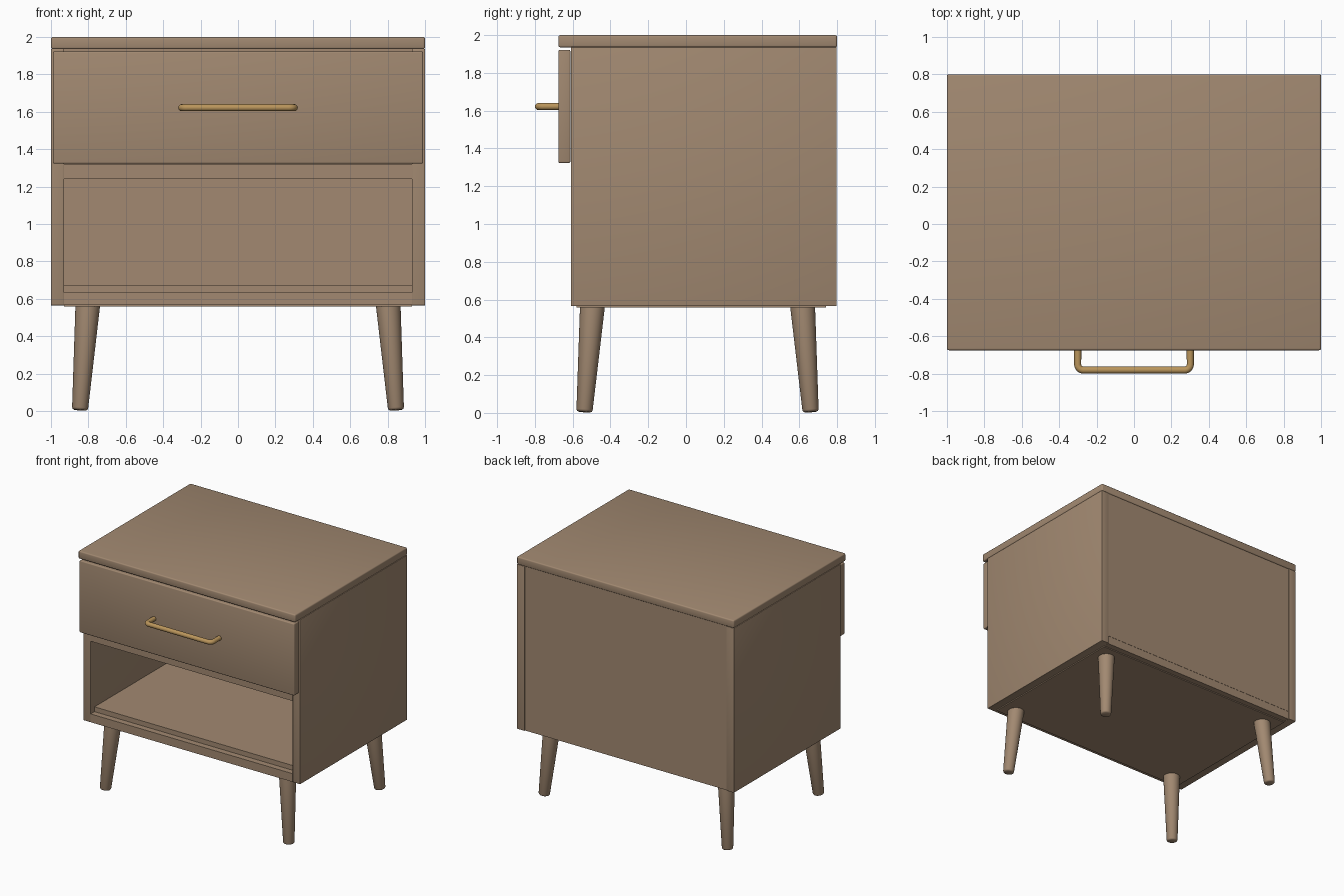
import bpy, bmesh, math
from mathutils import Vector

if "Cube" in bpy.data.objects:
    bpy.data.objects.remove(bpy.data.objects["Cube"])


def material(name, rgb):
    m = bpy.data.materials.new(name)
    m.diffuse_color = (*rgb, 1)
    m.use_nodes = True
    m.node_tree.nodes["Principled BSDF"].inputs["Base Color"].default_value = m.diffuse_color
    return m


wood = material("warm_wood", (0.36, 0.25, 0.165))
brass = material("brass", (0.49, 0.30, 0.105))


def add_object(name, bm, mat):
    bmesh.ops.recalc_face_normals(bm, faces=bm.faces[:])
    me = bpy.data.meshes.new(name)
    bm.to_mesh(me)
    bm.free()
    me.materials.append(mat)
    ob = bpy.data.objects.new(name, me)
    bpy.context.collection.objects.link(ob)
    return ob


def smooth(ob):
    bpy.ops.object.select_all(action='DESELECT')
    ob.select_set(True)
    bpy.context.view_layer.objects.active = ob
    bpy.ops.object.shade_smooth_by_angle(angle=math.radians(40))


def board(name, lo, hi, bevel=0.0):
    """Box between two corners, with optional rounded edges."""
    lo, hi = Vector(lo), Vector(hi)
    bm = bmesh.new()
    bmesh.ops.create_cube(bm, size=1)
    for v in bm.verts:
        v.co = Vector([(lo[i] + hi[i]) / 2 + v.co[i] * (hi[i] - lo[i]) for i in range(3)])
    if bevel:
        bmesh.ops.bevel(bm, geom=bm.edges[:], offset=bevel, segments=3, profile=0.5, affect='EDGES')
    ob = add_object(name, bm, wood)
    if bevel:
        smooth(ob)
    return ob


# Carcass
board("top_panel", (-1, -0.675, 1.935), (1, 0.80, 2.0), 0.01)
for side, s in (("left", -1), ("right", 1)):
    x0, x1 = sorted((s * 0.93, s * 1.0))
    board(side + "_side", (x0, -0.61, 0.565), (x1, 0.798, 1.936), 0.003)
board("bottom_panel", (-0.93, -0.61, 0.566), (0.93, 0.79, 0.635))
board("inner_floor", (-0.93, -0.56, 0.635), (0.93, 0.77, 0.675))
board("underside_plate", (-0.93, -0.58, 0.558), (0.93, 0.74, 0.566))
board("middle_shelf", (-0.93, -0.61, 1.24), (0.93, 0.79, 1.32))
board("back_panel", (-0.93, 0.765, 0.635), (0.93, 0.792, 1.936))

# Drawer front
board("drawer_front", (-0.99, -0.675, 1.323), (0.99, -0.612, 1.922), 0.008)


# Splayed tapered legs
def leg(name, top, foot, r_top=0.066, r_foot=0.043, sides=32):
    top, foot = Vector(top), Vector(foot)
    axis = top - foot
    rot = axis.to_track_quat('Z', 'Y')
    length = axis.length
    profile = [(0, r_foot - 0.012), (0.004, r_foot - 0.004), (0.012, r_foot), (length, r_top)]
    bm = bmesh.new()
    rings = []
    for h, r in profile:
        rings.append([bm.verts.new(foot + rot @ Vector((
            r * math.cos(2 * math.pi * i / sides), r * math.sin(2 * math.pi * i / sides), h)))
            for i in range(sides)])
    for a, b in zip(rings, rings[1:]):
        for i in range(sides):
            j = (i + 1) % sides
            bm.faces.new((a[i], a[j], b[j], b[i]))
    bm.faces.new(rings[0])
    bm.faces.new(rings[-1])
    smooth(add_object(name, bm, wood))


for side, s in (("left", -1), ("right", 1)):
    leg("front_%s_leg" % side, (s * 0.803, -0.495, 0.57), (s * 0.845, -0.538, 0.005))
    leg("back_%s_leg" % side, (s * 0.803, 0.617, 0.57), (s * 0.845, 0.660, 0.005))

# Bent rod handle with rounded corners
hx, hy, hz, bend = 0.301, -0.781, 1.622, 0.03
right = [(hx, -0.66)]
for k in range(7):
    a = math.pi / 2 * k / 6
    right.append((hx - bend + bend * math.cos(a), hy + bend - bend * math.sin(a)))
path = right + [(-x, y) for x, y in reversed(right)]
curve = bpy.data.curves.new("handle_path", 'CURVE')
curve.dimensions = '3D'
curve.bevel_depth = 0.019
curve.bevel_resolution = 4
curve.use_fill_caps = True
spline = curve.splines.new('POLY')
spline.points.add(len(path) - 1)
for p, (x, y) in zip(spline.points, path):
    p.co = (x, y, hz, 1)
handle = bpy.data.objects.new("drawer_handle", curve)
bpy.context.collection.objects.link(handle)
curve.materials.append(brass)
bpy.ops.object.select_all(action='DESELECT')
handle.select_set(True)
bpy.context.view_layer.objects.active = handle
bpy.ops.object.convert(target='MESH')
smooth(bpy.context.view_layer.objects.active)
